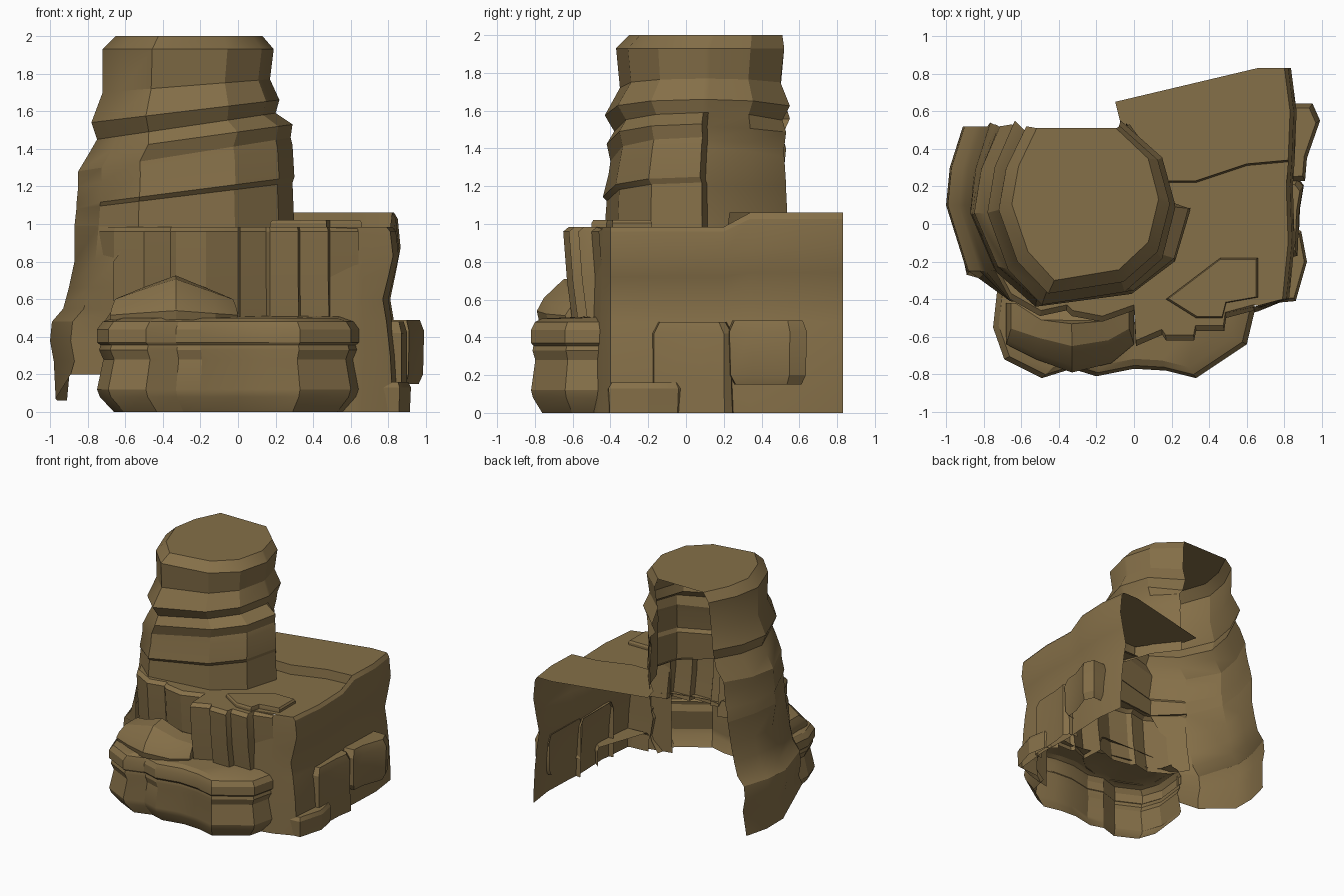
import bpy, bmesh, math

mat = bpy.data.materials.new("sandstone")
mat.diffuse_color = (0.235, 0.16, 0.065, 1)


def make(name, verts, faces):
    me = bpy.data.meshes.new(name)
    me.from_pydata(verts, [], faces)
    me.materials.append(mat)
    ob = bpy.data.objects.new(name, me)
    bpy.context.collection.objects.link(ob)
    bm = bmesh.new()
    bm.from_mesh(me)
    bmesh.ops.triangulate(bm, faces=[f for f in bm.faces if len(f.verts) > 4])
    bm.to_mesh(me)
    bm.free()
    bpy.ops.object.select_all(action='DESELECT')
    ob.select_set(True)
    bpy.context.view_layer.objects.active = ob
    bpy.ops.object.shade_smooth_by_angle(angle=math.radians(25))
    return ob


def loft(name, rows, cap=False):
    """Open shell through rows of points, listed top to bottom."""
    n = len(rows[0])
    verts = [p for r in rows for p in r]
    faces = [(j * n + n + i, j * n + n + i + 1, j * n + i + 1, j * n + i)
             for j in range(len(rows) - 1) for i in range(n - 1)]
    if cap:
        faces.append(tuple(range(n)))
    return make(name, verts, faces)


def scaled(path, levels, cx, cy):
    """Rows made by scaling one plan path about a centre; levels are (scale, z)."""
    return [[(cx + (x - cx) * s, cy + (y - cy) * s, z) for x, y in path] for s, z in levels]


# Tower: one plan outline stretched to each tilted rock band, open at the back,
# with a notch on the right side of the lower bands
bands = [  # left x, left z, right x, right z, front y, back y
    (-.65, 2.0, .13, 2.0, -.30, .51), (-.72, 1.93, .19, 1.93, -.37, .52),
    (-.72, 1.70, .17, 1.77, -.35, .50), (-.78, 1.54, .22, 1.66, -.43, .55),
    (-.75, 1.45, .20, 1.59, -.38, .51), (-.79, 1.38, .29, 1.53, -.42, .53),
    (-.85, 1.28, .28, 1.46, -.40, .52), (-.85, 1.20, .29, 1.42, -.41, .52),
    (-.86, 1.10, .30, 1.25, -.44, .53), (-.86, 1.08, .29, 1.22, -.42, .53),
    (-.87, .99, .30, .97, -.43, .54)]
tower_rows = []
for k, (xl, zl, xr, zr, yf, yb) in enumerate(bands):
    cut = .09 if k > 4 else 0
    u0 = .17 - .008 * k
    plan = [(u0, 1), (u0 * .27, .75), (0, .5), (.11, .19), (.29, 0), (.73, .07),
            (.93, .25), (1, .53), (.995 - cut, .56), (.93 - cut, .8), (.71, 1)]
    tower_rows.append([(xl + (xr - xl) * u, yf + (yb - yf) * v, zl + (zr - zl) * u) for u, v in plan])
loft("tower", tower_rows, cap=True)

# Left wall running down from the tower, ragged along its bottom edge
side = [(.09, .52), (.02, .3), (0, .1), (.11, -.25), (.20, -.40)]
rows = [tower_rows[-1][:5]]
for x, z in [(-.87, .80), (-.90, .66), (-.93, .55), (-.99, .48), (-1.0, .38), (-.98, .27)]:
    row = [(x + dx, y, z) for dx, y in side]
    row[4] = (-.66, -.41, z) if z > .5 else (-.71, -.32, z)
    rows.append(row)
rows.append([(-.91, .5, .06), (-.96, .3, .06), (-.97, .1, .07), (-.89, -.27, .2), (-.71, -.29, .2)])
loft("left_wall", rows)

# Upper front wall with broken columns
front = [(-.74, -.25), (-.66, -.40), (-.50, -.49), (-.36, -.46), (-.33, -.49), (-.17, -.52), (0, -.46),
         (.01, -.65), (.15, -.59), (.17, -.62), (.32, -.62), (.33, -.57), (.48, -.57),
         (.49, -.50), (.64, -.46)]
loft("front_wall", [[(x * s, y + d, z) for x, y in front]
                    for s, d, z in [(.99, .03, .985), (1, 0, .96), (1, .02, .7), (1.01, .05, .47)]])

# Right wall, bulging in and out with height, and reaching the ground at the front corner
right = [(.48, -.475), (.62, -.445), (.66, -.435), (.79, -.40), (.82, -.1), (.81, .2),
         (.82, .34), (.83, .6), (.80, .83)]
rows = []
for d, z in [(0, 1), (.02, .96), (.035, .83), (.01, .72), (-.02, .6), (0, .48), (.02, .3), (.03, .12), (.03, 0)]:
    rows.append([(x + (d if i > 2 else 0), y - (.03 * (1 - z) if i < 3 else 0),
                  (z if z < 1 else .985) + (.075 * max(0, z - .6) / .4 if i > 5 else 0))
                 for i, (x, y) in enumerate(right)])
loft("right_wall", rows)

# Lower plateau around the tower foot
low = [(x * .99, y + .03) for x, y in front] + [(.66, -.435), (.79, -.40), (.82, -.1), (.81, .2), (.82, .34),
       (.60, .33), (.33, .23), (.15, .23), (.2, .12), (.28, .08), (.22, -.17), (.0, -.36), (-.53, -.42)]
make("lower_plateau", [(x, y, .985) for x, y in low], [tuple(range(len(low)))])

# Higher back plateau with its small step
high = [(-.07, .53), (.09, .36), (.18, .23), (.33, .23), (.60, .32), (.82, .34),
        (.83, .6), (.80, .83), (.66, .83), (-.10, .65)]
nh = len(high)
make("upper_plateau", [(x, y, 1.06) for x, y in high] + [(x, y - .01, .98) for x, y in high[2:6]],
     [tuple(range(nh))] + [(nh + i, nh + i + 1, i + 3, i + 2) for i in range(3)])

# Flat slab lying on the plateau
slab = [(.17, -.40), (.33, -.50), (.47, -.50), (.49, -.42), (.66, -.39), (.66, -.18), (.46, -.18), (.17, -.40)]
loft("plateau_slab", scaled(slab, [(.95, 1.02), (1, 1.005), (1, .98)], .45, -.34), cap=True)

# Lower front ledge with rolled strata
ledge = [(-.72, -.28), (-.75, -.55), (-.69, -.72), (-.49, -.82), (-.33, -.77), (-.20, -.81),
         (0, -.77), (.17, -.78), (.33, -.82), (.60, -.64), (.645, -.45)]
rows = scaled(ledge, [(.88, .50), (.96, .48), (1, .44), (1, .37), (.975, .355),
                      (.985, .33), (.955, .28), (1, .12), (.98, .08), (.88, 0)], 0, -.33)
inner = [(-.62, -.28), (-.60, -.38), (-.55, -.44), (-.45, -.44), (-.33, -.43), (-.20, -.46),
         (0, -.52), (.17, -.55), (.33, -.52), (.48, -.48), (.54, -.43)]
loft("front_ledge", [[(x, y, .51) for x, y in inner]] + rows)

# Peaked boulder resting on the ledge
boulder = [(-.68, -.42), (-.68, -.64), (-.52, -.72), (-.33, -.79), (-.12, -.74), (.0, -.64), (.0, -.42)]
rows = []
for s, h in [(.30, .24), (.62, .22), (.90, .12), (1, .05), (.97, 0)]:
    rows.append([(-.34 + (x + .34) * (.8 + .2 * s), -.42 + (y + .42) * s,
                  .49 + h * (1 - .5 * abs(x + .34) / .34)) for x, y in boulder])
loft("ledge_boulder", rows, cap=True)

# Outcrops on the right side
outcrops = {
    "back_outcrop": ([(.81, .22), (.91, .23), (.92, .35), (.99, .55), (.95, .64), (.82, .64)],
                     [(.88, .49), (1, .43), (.97, .2), (.85, .15)], .80, .45),
    "middle_outcrop": ([(.80, -.18), (.87, -.17), (.88, .08), (.90, .2), (.87, .24), (.80, .25)],
                       [(.85, .48), (1, .42), (1, .15), (1.03, 0)], .78, .03),
    "low_outcrop": ([(.64, -.43), (.86, -.41), (.92, -.2), (.89, -.04), (.80, .03)],
                    [(.92, .16), (1, .13), (.98, .05), (.97, 0)], .74, -.2),
}
for name, (path, levels, cx, cy) in outcrops.items():
    loft(name, scaled(path, levels, cx, cy), cap=True)
